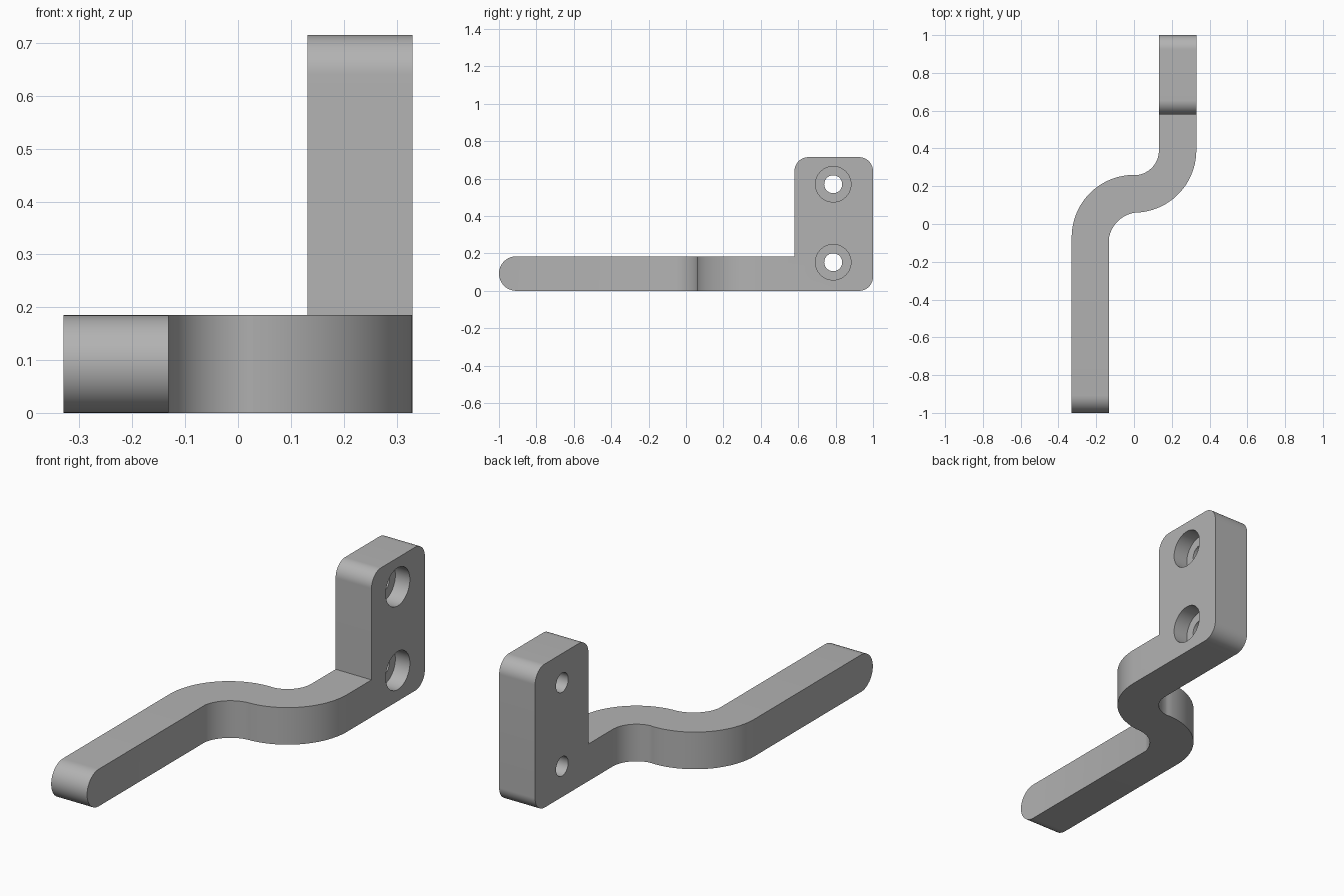
import bpy, bmesh
from math import sin, cos, radians, pi
from mathutils import Matrix

if "Cube" in bpy.data.objects:
    bpy.data.objects.remove(bpy.data.objects["Cube"], do_unlink=True)

grey = bpy.data.materials.new("plain_grey")
grey.use_nodes = True
colour = (0.45, 0.45, 0.45, 1)
grey.diffuse_color = colour
grey.node_tree.nodes["Principled BSDF"].inputs["Base Color"].default_value = colour


def arc(cx, cy, r, start, end, steps=20):
    """Points along a circular arc, angles in degrees."""
    angles = [radians(start + (end - start) * i / steps) for i in range(steps + 1)]
    return [(cx + r * cos(a), cy + r * sin(a)) for a in angles]


def to_object(name, bm):
    bmesh.ops.recalc_face_normals(bm, faces=bm.faces)
    mesh = bpy.data.meshes.new(name)
    bm.to_mesh(mesh)
    bm.free()
    mesh.materials.append(grey)
    obj = bpy.data.objects.new(name, mesh)
    bpy.context.collection.objects.link(obj)
    return obj


def extrude(name, points, place, depth):
    """Solid from a flat outline; place maps each 2D point to 3D."""
    bm = bmesh.new()
    face = bm.faces.new([bm.verts.new(place(*p)) for p in points])
    new = bmesh.ops.extrude_face_region(bm, geom=[face])["geom"]
    verts = [v for v in new if isinstance(v, bmesh.types.BMVert)]
    bmesh.ops.translate(bm, verts=verts, vec=depth)
    return to_object(name, bm)


def cut(target, tool, operation):
    mod = target.modifiers.new(operation.title(), "BOOLEAN")
    mod.operation, mod.object, mod.solver = operation, tool, "EXACT"
    bpy.context.view_layer.objects.active = target
    bpy.ops.object.modifier_apply(modifier=mod.name)
    bpy.data.objects.remove(tool, do_unlink=True)


# Cranked bar outline seen from above, extended past both ends
X, IN = 0.33, 0.132
outline = [(-X, -1.1)]
outline += arc(0, -0.07, X, 180, 90)              # first bend, outside
outline += arc(0, 0.39, IN, -90, 0)[1:]           # second bend, inside
outline += [(IN, 1.1), (X, 1.1)]
outline += arc(0, 0.39, X, 0, -85)                # second bend, outside
outline += arc(0.03, -0.103, 0.165, 90, 168.5)    # first bend, inside
outline += [(-IN, -1.1)]
bracket = extrude("handle_bracket", outline, lambda x, y: (x, y, -0.1), (0, 0, 1))

# Side silhouette: round nosed bar with a tall rounded mounting plate
H, TOP, R = 0.185, 0.715, 0.075
side = arc(-1 + H / 2, H / 2, H / 2, 270, 90)
side += [(0.58, H)]
side += arc(0.58 + R, TOP - R, R, 180, 90)
side += arc(1 - R, TOP - R, R, 90, 0)
side += arc(1 - R, R, R, 0, -90)
silhouette = extrude("side_silhouette", side, lambda y, z: (-0.6, y, z), (1.2, 0, 0))
cut(bracket, silhouette, "INTERSECT")


# Counterbored screw holes through the plate
def bore(radius, x0, x1, z):
    bm = bmesh.new()
    bmesh.ops.create_cone(
        bm, cap_ends=True, segments=48, radius1=radius, radius2=radius, depth=x1 - x0,
        matrix=Matrix.Translation(((x0 + x1) / 2, 0.787, z)) @ Matrix.Rotation(pi / 2, 4, "Y"))
    return to_object("bore", bm)


for z in (0.153, 0.57):
    cut(bracket, bore(0.048, 0, 0.5, z), "DIFFERENCE")
    cut(bracket, bore(0.095, X - 0.08, 0.5, z), "DIFFERENCE")

# Smooth the bends and keep the edges crisp
bpy.ops.object.select_all(action="DESELECT")
bracket.select_set(True)
bpy.context.view_layer.objects.active = bracket
bpy.ops.object.shade_smooth_by_angle(angle=radians(20))
